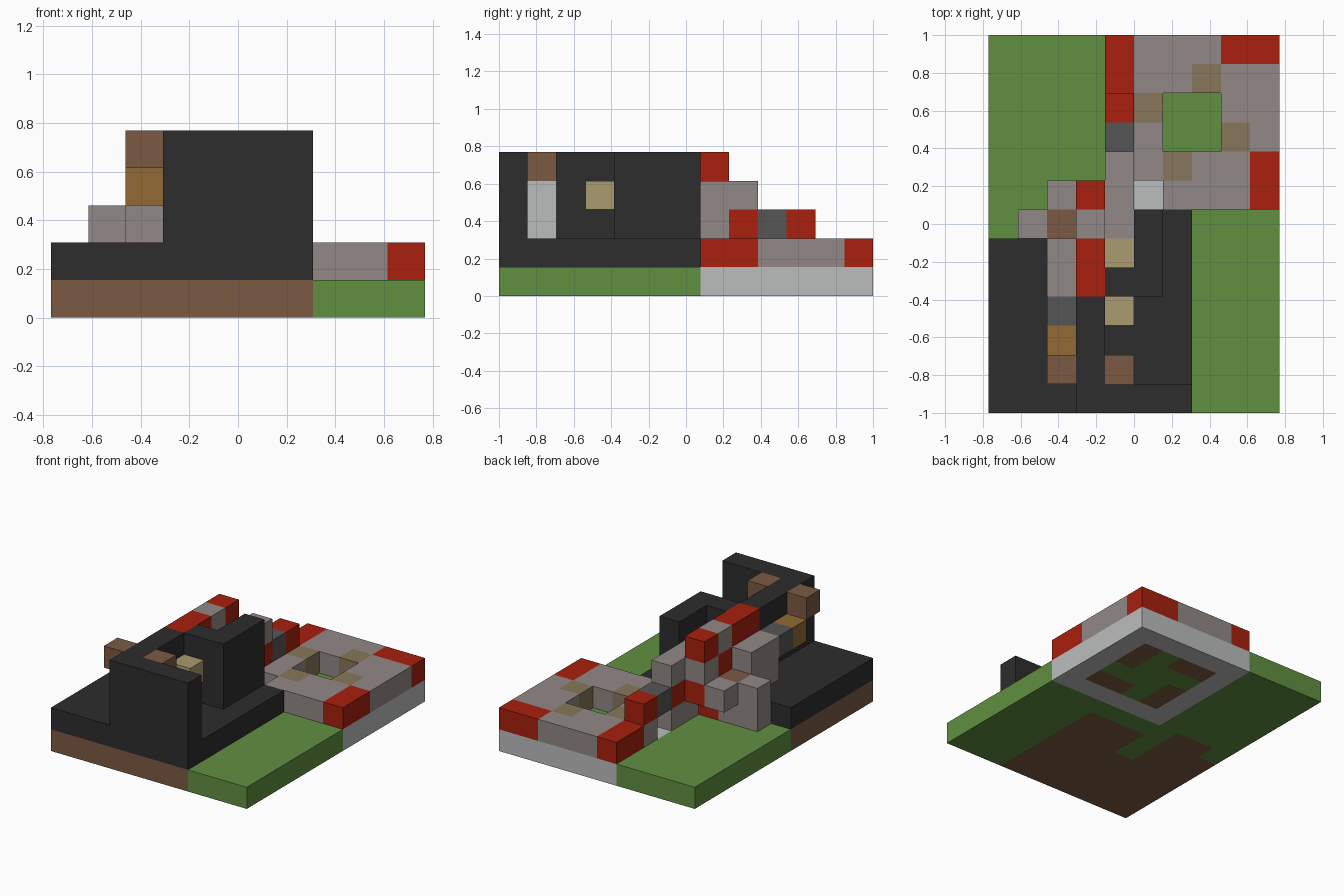
import bpy
import bmesh
from mathutils import Vector

UNIT = 2 / 13
ORIGIN = Vector((-5 * UNIT, -1, 0))

if "Cube" in bpy.data.objects:
    bpy.data.objects.remove(bpy.data.objects["Cube"], do_unlink=True)


def linear(channel):
    c = channel / 255
    return c / 12.92 if c <= 0.04045 else ((c + 0.055) / 1.055) ** 2.4


def make_material(name, hex_colour):
    rgb = [linear(v) for v in bytes.fromhex(hex_colour)]
    mat = bpy.data.materials.new(name)
    mat.use_nodes = True
    mat.diffuse_color = (*rgb, 1)
    shader = mat.node_tree.nodes["Principled BSDF"]
    shader.inputs["Base Color"].default_value = (*rgb, 1)
    shader.inputs["Roughness"].default_value = 0.9
    return mat


PALETTE = {
    "grass green": "619041",
    "earth brown": "7b5a42",
    "charcoal": "2d2d2d",
    "brick red": "a8200e",
    "stone grey": "918986",
    "pale grey": "bbbdbc",
    "dark grey": "565656",
    "sand": "aa9b70",
    "ochre": "916a34",
    "dull tan": "88775a",
}
MATERIALS = {name: make_material(name, code) for name, code in PALETTE.items()}

cells = {}    # grid cell -> part that fills it
colours = {}  # part -> material name


def span(value):
    first, last = value if isinstance(value, tuple) else (value, value)
    return range(first, last + 1)


def fill(part, colour, x, y, z):
    """Fill a block of grid cells; later blocks replace earlier ones."""
    colours[part] = colour
    for i in span(x):
        for j in span(y):
            for k in span(z):
                cells[i, j, k] = part


def carve(x, y, z):
    cells.pop((x, y, z), None)


# Ground layer
fill("lawn", "grass green", (0, 9), (0, 12), 0)
fill("earth_floor", "earth brown", (0, 6), (0, 5), 0)
fill("earth_floor", "earth brown", (1, 2), 6, 0)
fill("lawn", "grass green", 3, (4, 5), 0)
fill("court_foundation", "pale grey", (4, 9), (7, 12), 0)
fill("lawn", "grass green", (5, 8), (8, 11), 0)
for x, y in ((8, (10, 11)), ((7, 8), 8), ((5, 6), 11), (5, (8, 9))):
    fill("court_earth", "earth brown", x, y, 0)

# Raised court with a sunken middle
fill("court_paving", "stone grey", (4, 9), (7, 12), 1)
for x, y in ((4, (11, 12)), ((8, 9), 12), (9, (7, 8))):
    fill("court_red_corners", "brick red", x, y, 1)
for x, y in ((7, 11), (5, 10), (8, 9), (6, 8)):
    fill("court_tan_slabs", "dull tan", x, y, 1)
for x in (6, 7):
    for y in (9, 10):
        carve(x, y, 1)
carve(5, 7, 1)
carve(4, 9, 1)

# Dark platform and its tall walls
fill("dark_platform", "charcoal", (0, 6), (0, 5), 1)
fill("dark_platform", "charcoal", (5, 6), 6, 1)
fill("front_wall", "charcoal", (3, 6), 0, (2, 4))
fill("side_wall", "charcoal", 3, (1, 3), (2, 4))
fill("inner_wall", "charcoal", 5, (4, 6), (2, 4))
fill("inner_wall", "charcoal", 4, 4, (2, 4))

# Ledges and post inside the walls
fill("inner_post", "pale grey", 4, 1, (2, 3))
fill("inner_post_cap", "earth brown", 4, 1, 4)
for y in (3, 5):
    fill("sand_ledges", "sand", 4, y, 3)

# Central tower with a beam along its top
fill("tower_core", "stone grey", 3, (4, 5), (1, 3))
fill("tower_red", "brick red", 3, 6, (1, 3))
fill("tower_red", "brick red", 3, 7, 2)
fill("tower_core", "stone grey", 3, 7, 3)
fill("beam_red", "brick red", 3, (4, 7), 4)
fill("beam_grey", "stone grey", 3, 6, 4)

# Stepped wall leading from the tower to the court
fill("step_wall", "stone grey", 4, (6, 7), (1, 3))
fill("step_wall", "stone grey", 4, 8, 3)
for y in (8, 10):
    fill("step_red", "brick red", 4, y, 2)
fill("step_lintel", "dark grey", 4, 9, 2)

# Outer buttress with its rising stair
fill("buttress", "stone grey", (1, 2), 6, (1, 2))
fill("buttress_slab", "earth brown", 2, 6, 2)
fill("buttress", "stone grey", 2, 7, 2)
fill("stair_base", "stone grey", 2, (4, 5), (2, 3))
fill("stair_dark_block", "dark grey", 2, 3, 3)
fill("stair_ochre_block", "ochre", 2, 2, 3)
fill("stair_top_block", "earth brown", 2, 1, 4)


def build(part):
    """Make one object from the outer cell faces of a part."""
    bm = bmesh.new()
    for cell, owner in cells.items():
        if owner != part:
            continue
        base = Vector(cell)
        for axis in range(3):
            for side in (0, 1):
                step = Vector((0, 0, 0))
                step[axis] = side * 2 - 1
                if tuple(int(v) for v in base + step) in cells:
                    continue
                u, v = Vector((0, 0, 0)), Vector((0, 0, 0))
                u[(axis + 1) % 3] = 1
                v[(axis + 2) % 3] = 1
                start = base + step * side
                loop = [start, start + u, start + u + v, start + v]
                if not side:
                    loop.reverse()
                bm.faces.new([bm.verts.new(ORIGIN + p * UNIT) for p in loop])
    if not bm.faces:
        bm.free()
        return
    bmesh.ops.remove_doubles(bm, verts=bm.verts[:], dist=UNIT / 100)
    bmesh.ops.dissolve_limit(bm, angle_limit=0.01, verts=bm.verts[:], edges=bm.edges[:])
    mesh = bpy.data.meshes.new(part)
    bm.to_mesh(mesh)
    bm.free()
    mesh.materials.append(MATERIALS[colours[part]])
    bpy.context.collection.objects.link(bpy.data.objects.new(part, mesh))


for part_name in colours:
    build(part_name)
